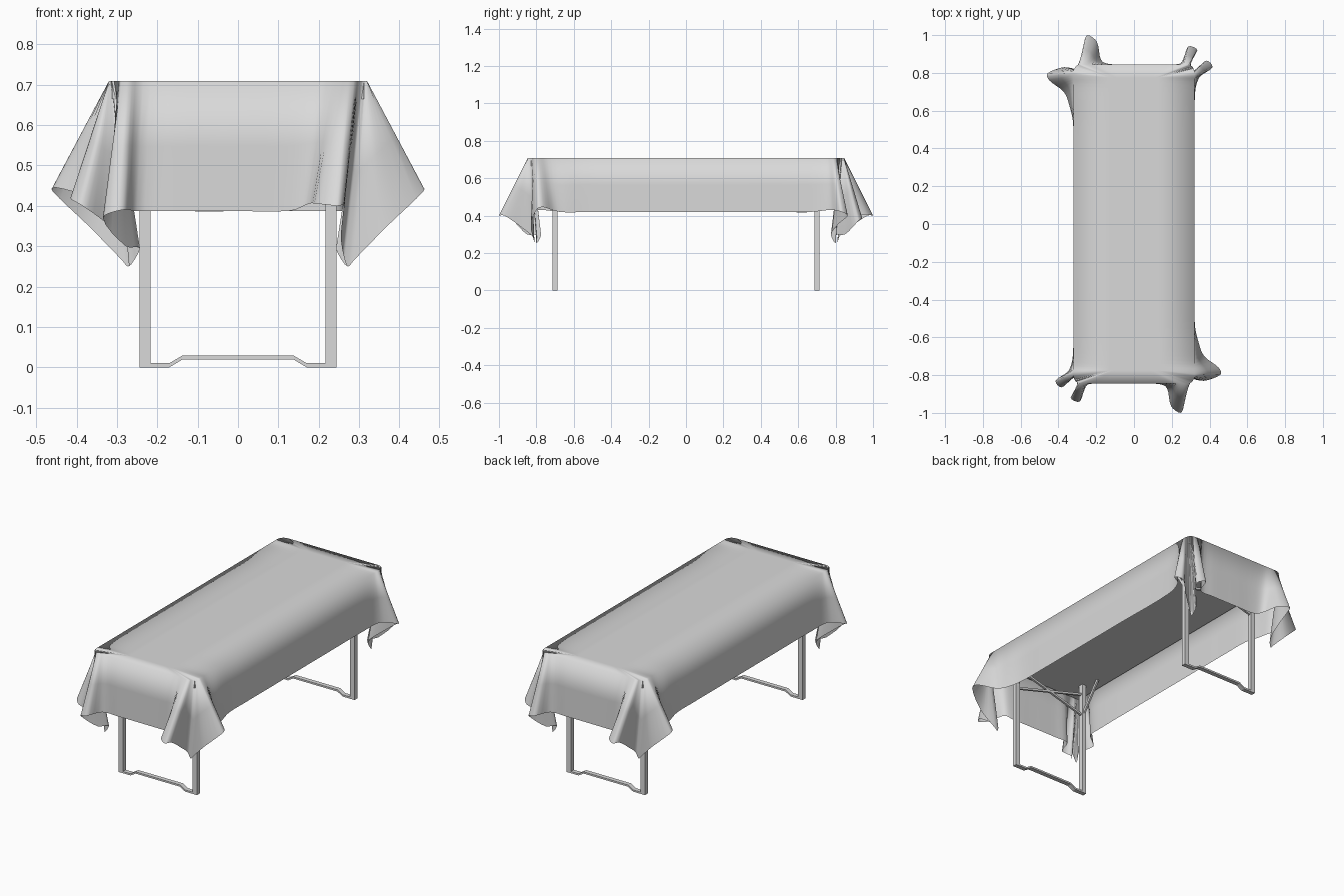
import bpy, bmesh
from mathutils import Vector

if "Cube" in bpy.data.objects:
    bpy.data.objects.remove(bpy.data.objects["Cube"])

grey = bpy.data.materials.new("light_grey")
grey.use_nodes = True
grey.diffuse_color = (0.7, 0.7, 0.7, 1)
grey.node_tree.nodes["Principled BSDF"].inputs["Base Color"].default_value = (0.7, 0.7, 0.7, 1)


def add_object(name, bm):
    mesh = bpy.data.meshes.new(name)
    bm.to_mesh(mesh)
    bm.free()
    mesh.materials.append(grey)
    obj = bpy.data.objects.new(name, mesh)
    bpy.context.collection.objects.link(obj)


def add_box(bm, lo, hi):
    lo, hi = Vector(lo), Vector(hi)
    for v in bmesh.ops.create_cube(bm, size=1)["verts"]:
        v.co = (lo + hi) / 2 + v.co * (hi - lo)


def add_bar(bm, a, b, size):
    """Square bar from a to b."""
    a, b = Vector(a), Vector(b)
    turn = (b - a).to_track_quat("Z", "Y")
    for v in bmesh.ops.create_cube(bm, size=1)["verts"]:
        scaled = Vector((v.co.x * size, v.co.y * size, v.co.z * (b - a).length))
        v.co = (a + b) / 2 + turn @ scaled


# Half of the cloth outline: table edge x, y, then hem x, y, z
wide_corner = [
    (.32, 0, .321, 0, .42), (.32, -.40, .321, -.40, .42), (.32, -.55, .323, -.54, .42),
    (.32, -.65, .343, -.63, .417), (.32, -.74, .372, -.70, .425), (.32, -.785, .45, -.762, .445),
    (.32, -.80, .46, -.795, .437), (.319, -.815, .37, -.83, .35), (.315, -.824, .288, -.813, .266),
    (.312, -.83, .272, -.81, .25), (.308, -.834, .26, -.818, .285), (.30, -.84, .255, -.87, .33),
    (.29, -.843, .262, -.97, .40), (.275, -.845, .245, -1.0, .40), (.255, -.845, .197, -.965, .405),
    (.21, -.845, .175, -.87, .405), (.14, -.845, .13, -.847, .388),
]
narrow_corner = [
    (0, -.845, 0, -.845, .387), (-.15, -.845, -.16, -.845, .387),
    (-.235, -.845, -.25, -.85, .387), (-.27, -.845, -.287, -.94, .39),
    (-.29, -.843, -.335, -.92, .37), (-.302, -.838, -.278, -.85, .30),
    (-.308, -.834, -.243, -.80, .295), (-.312, -.83, -.27, -.80, .25),
    (-.315, -.824, -.265, -.775, .30), (-.318, -.815, -.33, -.82, .36),
    (-.32, -.80, -.385, -.865, .40), (-.32, -.785, -.415, -.83, .42),
    (-.32, -.75, -.345, -.775, .43), (-.32, -.65, -.322, -.67, .42), (-.32, -.3, -.321, -.3, .42),
]
half = wide_corner + narrow_corner
keys = [Vector(k) for k in half]
keys += [Vector((-a, -b, -c, -d, e)) for a, b, c, d, e in half]


def smooth_loop(pts, steps):
    """Closed Hermite spline spaced by chord length."""
    n = len(pts)
    gap = [(pts[(i + 1) % n] - pts[i]).length for i in range(n)]
    slope = [(pts[(i + 1) % n] - pts[i - 1]) / (gap[i] + gap[i - 1]) for i in range(n)]
    out = []
    for i in range(n):
        j, h = (i + 1) % n, gap[i]
        for s in range(steps):
            t = s / steps
            out.append(pts[i] * (2*t**3 - 3*t*t + 1) + slope[i] * (h * (t**3 - 2*t*t + t))
                       + pts[j] * (3*t*t - 2*t**3) + slope[j] * (h * (t**3 - t*t)))
    return out


# Tablecloth: rings from the centre line out to the edge, then down to the hem
TOP = .709
outline = smooth_loop(keys, 4)
rings = []
for s, limit in ((0, .68), (.4, .775), (1, .85)):
    rings.append([(p[0] * s, max(-limit, min(limit, p[1])), TOP) for p in outline])
for t in (.5, 1):
    rings.append([(p[0] + (p[2] - p[0]) * t, p[1] + (p[3] - p[1]) * t, TOP + (p[4] - TOP) * t)
                  for p in outline])
bm = bmesh.new()
grid = [[bm.verts.new(co) for co in ring] for ring in rings]
for inner, outer in zip(grid, grid[1:]):
    for i in range(len(inner)):
        j = (i + 1) % len(inner)
        bm.faces.new((inner[i], inner[j], outer[j], outer[i]))
bmesh.ops.remove_doubles(bm, verts=bm.verts, dist=.0005)
bmesh.ops.dissolve_degenerate(bm, edges=bm.edges, dist=.0002)
bmesh.ops.recalc_face_normals(bm, faces=bm.faces)
if sum(f.normal.z * f.calc_area() for f in bm.faces) < 0:
    bmesh.ops.reverse_faces(bm, faces=bm.faces)
for f in bm.faces:
    f.smooth = True
add_object("tablecloth", bm)

# Table board
BOARD = .665
bm = bmesh.new()
add_box(bm, (-.312, -.83, BOARD), (.312, .83, .704))
add_object("table_board", bm)

# Leg frames with stepped foot bars and braces
for name, side in (("front", -1), ("back", 1)):
    y = .70 * side
    bm = bmesh.new()
    for sx in (-1, 1):
        add_box(bm, (sx * .23 - .0135, y - .0125, 0), (sx * .23 + .0135, y + .0125, BOARD))
    add_object(name + "_legs", bm)

    bm = bmesh.new()
    path = [(-.217, 0), (-.17, 0), (-.138, .019), (.138, .019), (.17, 0), (.217, 0)]
    sections = [[bm.verts.new((x, y + dy, z + dz))
                 for dy, dz in ((-.0125, 0), (.0125, 0), (.0125, .01), (-.0125, .01))]
                for x, z in path]
    for a, b in zip(sections, sections[1:]):
        for i in range(4):
            j = (i + 1) % 4
            bm.faces.new((a[i], a[j], b[j], b[i]))
    bm.faces.new(sections[0])
    bm.faces.new(sections[-1])
    bmesh.ops.recalc_face_normals(bm, faces=bm.faces)
    add_object(name + "_foot_bar", bm)

    bm = bmesh.new()
    for sx in (-1, 1):
        add_bar(bm, (sx * .23, y, .48), (-sx * .23, y, .61), .012)
        add_bar(bm, (sx * .23, y, .48), (sx * .25, y - side * .10, BOARD), .012)
    add_object(name + "_braces", bm)
